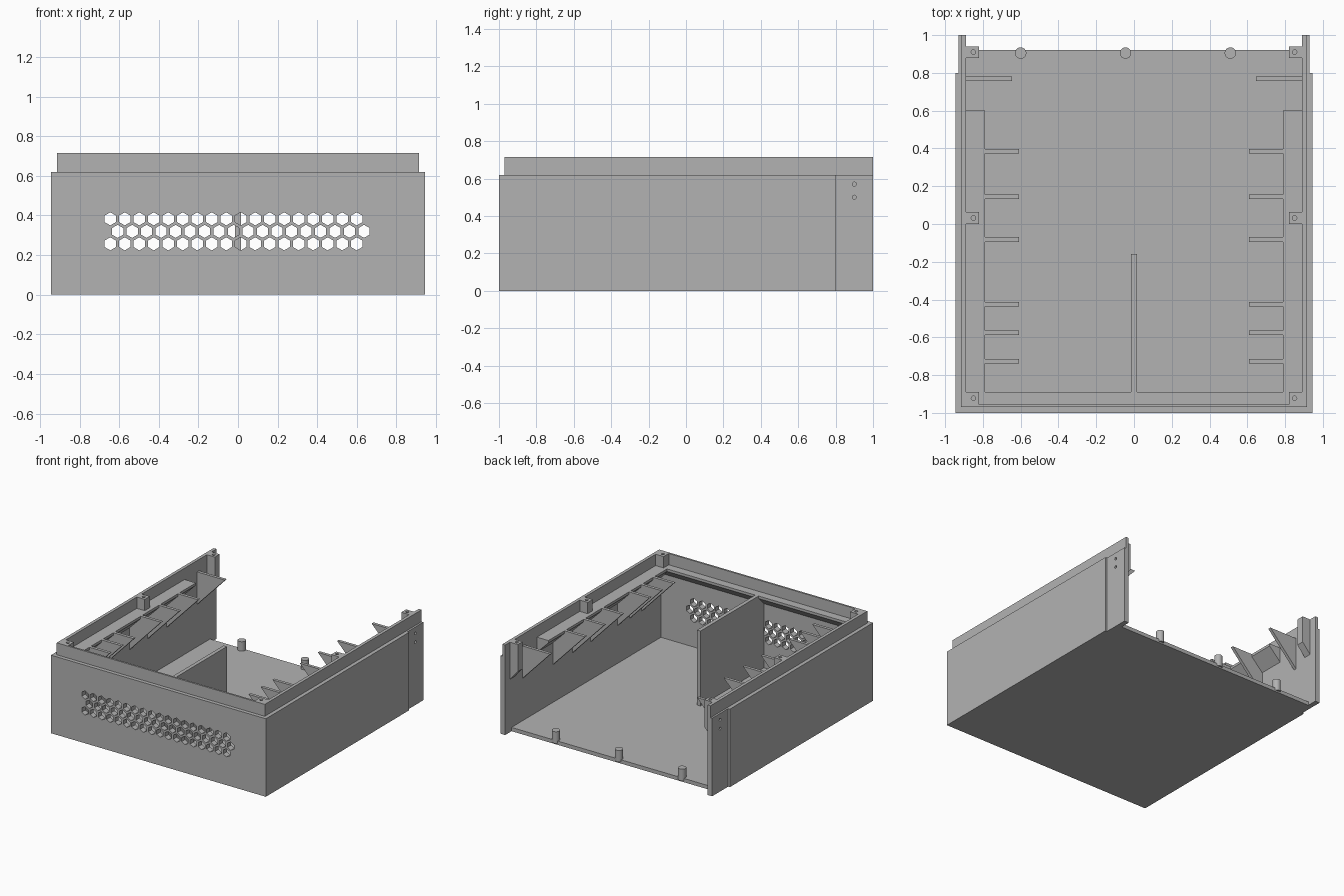
import bpy, bmesh, math
from mathutils import Vector

if "Cube" in bpy.data.objects:
    bpy.data.objects.remove(bpy.data.objects["Cube"])

grey = bpy.data.materials.new("plain grey")
grey.diffuse_color = (0.45, 0.45, 0.45, 1)
grey.use_nodes = True
grey.node_tree.nodes["Principled BSDF"].inputs["Base Color"].default_value = grey.diffuse_color


def finish(name, bm):
    bmesh.ops.recalc_face_normals(bm, faces=bm.faces)
    me = bpy.data.meshes.new(name)
    bm.to_mesh(me)
    bm.free()
    me.materials.append(grey)
    ob = bpy.data.objects.new(name, me)
    bpy.context.collection.objects.link(ob)
    return ob


def add_prism(bm, pts, axis, a, b):
    """Extrude a 2D outline along an axis: x -> (y,z), y -> (x,z), z -> (x,y)."""
    def place(p, t):
        return {"x": (t, p[0], p[1]), "y": (p[0], t, p[1]), "z": (p[0], p[1], t)}[axis]
    lo = [bm.verts.new(place(p, a)) for p in pts]
    hi = [bm.verts.new(place(p, b)) for p in pts]
    bm.faces.new(lo)
    bm.faces.new(hi[::-1])
    n = len(pts)
    for i in range(n):
        j = (i + 1) % n
        bm.faces.new((lo[i], lo[j], hi[j], hi[i]))


def prism(name, pts, axis, a, b):
    bm = bmesh.new()
    add_prism(bm, pts, axis, a, b)
    return finish(name, bm)


def box(name, x0, x1, y0, y1, z0, z1):
    return prism(name, [(x0, y0), (x1, y0), (x1, y1), (x0, y1)], "z", z0, z1)


def ngon(cx, cy, r, n, start=0.0):
    return [(cx + r * math.cos(start + 2 * math.pi * i / n),
             cy + r * math.sin(start + 2 * math.pi * i / n)) for i in range(n)]


def cut(ob, outlines, axis, a, b):
    """Cut a set of separate holes through an object."""
    bm = bmesh.new()
    for pts in outlines:
        add_prism(bm, pts, axis, a, b)
    cutter = finish("hole_cutter", bm)
    cutter.hide_render = True
    mod = ob.modifiers.new("holes", "BOOLEAN")
    mod.operation, mod.solver, mod.object = "DIFFERENCE", "EXACT", cutter
    dg = bpy.context.evaluated_depsgraph_get()
    me = bpy.data.meshes.new_from_object(ob.evaluated_get(dg))
    ob.modifiers.clear()
    ob.data = me
    bpy.data.objects.remove(cutter)


OUT, LIP, IN = 0.945, 0.915, 0.89      # half widths: wall, lip, inside
STEP, TOP, SHELF, FLOOR = 0.62, 0.715, 0.625, 0.03

# Floor and locating pegs on its rear edge
box("floor", -IN, IN, -0.955, 0.92, 0, FLOOR)
for x in (-0.60, -0.045, 0.51):
    peg = prism("rear_peg", ngon(x, 0.905, 0.03, 32), "z", 0.012, 0.105)
    for p in peg.data.polygons:
        p.use_smooth = len(p.vertices) == 4
    peg.data.set_sharp_from_angle(angle=math.radians(40))

# Front wall with three staggered rows of hexagonal vents
front = prism("front_wall", [(-1, 0), (-1, STEP), (-0.97, STEP), (-0.97, TOP),
                             (-0.955, TOP), (-0.955, 0)], "x", -IN, IN)
vents = []
for row, z in enumerate((0.257, 0.32, 0.383)):
    x0 = -0.608 if row == 1 else -0.645
    vents += [ngon(x0 + 0.0732 * i, z, 0.033, 6, math.pi / 2) for i in range(18)]
cut(front, vents, "y", -1.1, -0.9)

# Front ledge and centre divider
prism("front_ledge", [(-0.955, SHELF), (-0.89, SHELF), (-0.89, SHELF - 0.02),
                      (-0.955, SHELF - 0.085)], "x", -IN, IN)
box("centre_divider", -0.015, 0.015, -0.955, -0.16, FLOOR, SHELF)

for s in (-1, 1):
    # Side wall, its raised lip and the thinner rear end with two screw holes
    box("side_wall", s * OUT, s * IN, -1, 0.8, 0, STEP)
    box("side_lip", s * LIP, s * IN, -0.97, 1, STEP, TOP)
    end = box("rear_wall_end", s * 0.93, s * IN, 0.8, 1, 0, STEP)
    cut(end, [ngon(0.9, z, 0.011, 16) for z in (0.5, 0.57)], "x",
        min(s * 0.905, s * 1), max(s * 0.905, s * 1))

    # Sloped shelf along the wall
    prism("side_shelf", [(s * IN, SHELF), (s * 0.79, SHELF), (s * 0.79, SHELF - 0.02),
                         (s * IN, SHELF - 0.12)], "y", -0.955, 0.6)

    # Triangular support ribs
    for y, tip in ((0.77, 0.645), (0.385, 0.61), (0.145, 0.61), (-0.082, 0.61),
                   (-0.425, 0.61), (-0.575, 0.61), (-0.727, 0.61)):
        prism("support_rib", [(s * IN, SHELF), (s * tip, SHELF),
                              (s * IN, SHELF - (IN - tip) * 1.05)],
              "y", y - 0.012, y + 0.012)

    # Screw bosses at the front corner and the middle
    for y0, y1 in ((-0.955, -0.89), (0.0, 0.063)):
        boss = box("screw_boss", s * IN, s * 0.82, y0, y1, SHELF, TOP)
        cut(boss, [ngon(s * 0.85, (y0 + y1) / 2, 0.012, 16)], "z", SHELF + 0.02, 0.8)

    # Rear screw post with a tapered foot
    post = prism("rear_screw_post", [(s * IN, TOP), (s * 0.82, TOP), (s * 0.82, 0.50),
                                     (s * IN, 0.42)], "y", 0.88, 0.94)
    cut(post, [ngon(s * 0.85, 0.91, 0.012, 16)], "z", 0.6, 0.8)
